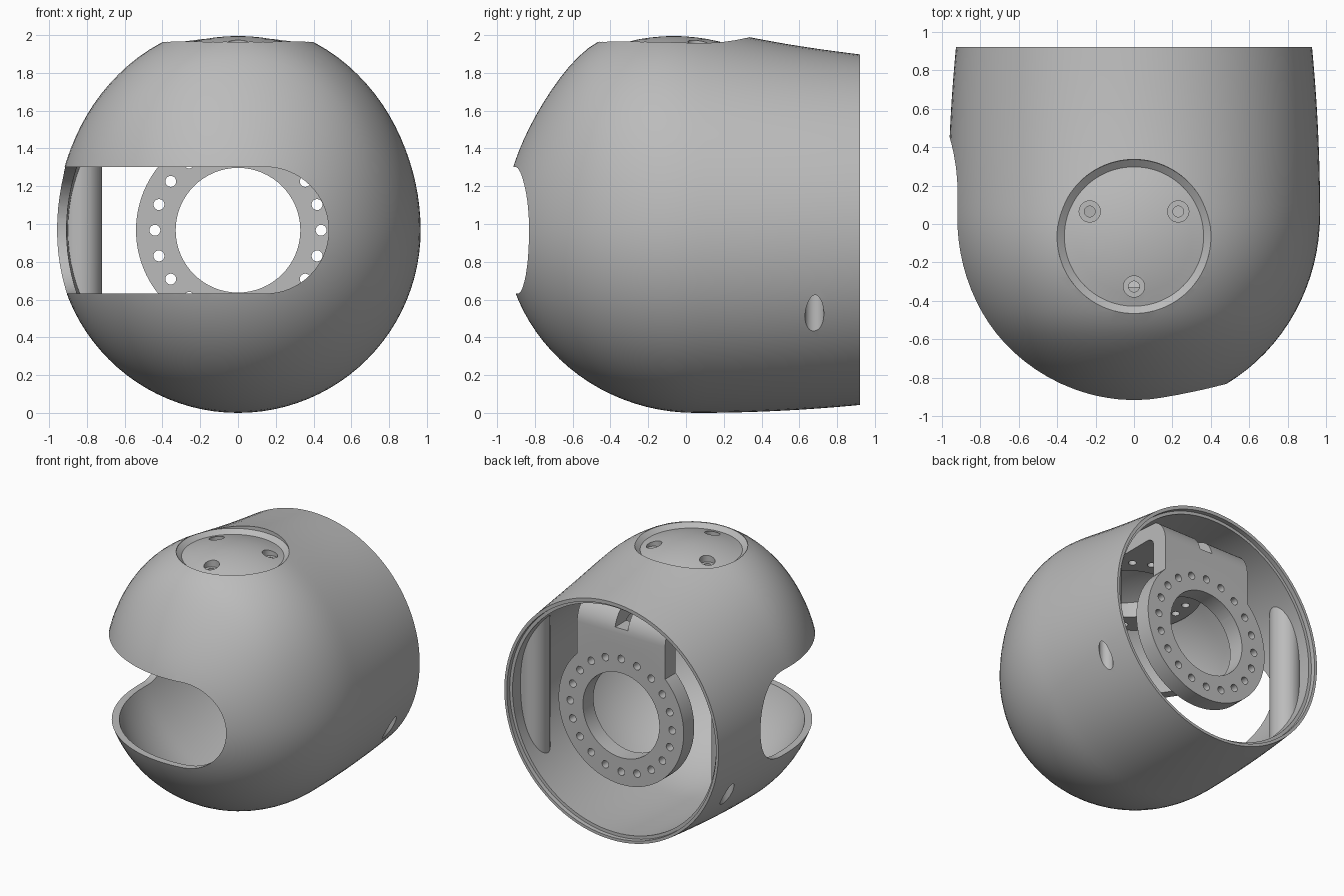
import bpy, bmesh, math
from mathutils import Vector, Matrix

cube = bpy.data.objects.get("Cube")
if cube:
    bpy.data.objects.remove(cube, do_unlink=True)

ZC = 0.967            # height of the shell axis
TOP_Y = -0.065        # centre of the top mount
SCENE = bpy.context.scene.collection

grey = bpy.data.materials.new("plain_grey")
grey.use_nodes = True
grey.diffuse_color = (0.5, 0.5, 0.5, 1)
grey.node_tree.nodes["Principled BSDF"].inputs["Base Color"].default_value = (0.5, 0.5, 0.5, 1)


def make(name, bm):
    bmesh.ops.recalc_face_normals(bm, faces=bm.faces)
    me = bpy.data.meshes.new(name)
    bm.to_mesh(me)
    bm.free()
    me.materials.append(grey)
    ob = bpy.data.objects.new(name, me)
    SCENE.objects.link(ob)
    return ob


def boolean(ob, cutter, op="DIFFERENCE"):
    mod = ob.modifiers.new("cut", "BOOLEAN")
    mod.operation, mod.object, mod.solver = op, cutter, "EXACT"
    bpy.context.view_layer.objects.active = ob
    bpy.ops.object.modifier_apply(modifier=mod.name)
    bpy.data.objects.remove(cutter, do_unlink=True)


def cylinders(name, items, segs=32):
    """Each item is start, end, radius; the items must not overlap."""
    bm = bmesh.new()
    for start, end, r in items:
        a, b = Vector(start), Vector(end)
        rot = (b - a).to_track_quat("Z", "Y").to_matrix().to_4x4()
        bmesh.ops.create_cone(bm, cap_ends=True, segments=segs, radius1=r, radius2=r,
                              depth=(b - a).length,
                              matrix=Matrix.Translation((a + b) / 2) @ rot)
    return make(name, bm)


def prism(name, pts, place, lo, hi):
    """Extrude a flat outline; place(u, v, w) gives the position."""
    bm = bmesh.new()
    a = [bm.verts.new(place(u, v, lo)) for u, v in pts]
    b = [bm.verts.new(place(u, v, hi)) for u, v in pts]
    bm.faces.new(a)
    bm.faces.new(b)
    for i in range(len(pts)):
        j = (i + 1) % len(pts)
        bm.faces.new((a[i], a[j], b[j], b[i]))
    return make(name, bm)


def lathe(name, rows, place, segs=96):
    """Closed revolved solid; rows are (position, radius), ends close to a point."""
    bm = bmesh.new()
    rings = [[bm.verts.new(place(p, r, 2 * math.pi * i / segs)) for i in range(segs)]
             for p, r in rows]
    for a, b in zip(rings, rings[1:]):
        for i in range(segs):
            j = (i + 1) % segs
            bm.faces.new((a[i], a[j], b[j], b[i]))
    for ring, (p, r) in ((rings[0], rows[0]), (rings[-1], rows[-1])):
        tip = bm.verts.new(place(p, 0, 0))
        for i in range(segs):
            bm.faces.new((ring[i], ring[(i + 1) % segs], tip))
    return make(name, bm)


# Shell profile: rounded front, slightly tapering barrel behind
def profile(wall, back):
    rows = []
    for i in range(1, 25):
        a = i / 24 * math.pi / 2
        rows.append((0.05 - (1.015 - wall) * math.cos(a), (0.967 - wall) * math.sin(a)))
    for i in range(1, 17):
        y = 0.05 + (back - 0.05) * i / 16
        rows.append((y, 0.967 - wall - 0.042 * ((y - 0.05) / 0.87) ** 2))
    return rows


def swelling(y):
    t = y + 0.47
    return 0.165 * math.exp(-(abs(t) / 0.356) ** 2 if t < 0 else -(t / 0.8) ** 2.2)


def outer_point(y, r, a):
    if r > 0:
        r += swelling(y) * max(0, math.cos(a)) ** 2.2 * min(1, r / 0.3)
    return (r * math.sin(a), y, ZC + r * math.cos(a))


def round_point(y, r, a):
    return (r * math.sin(a), y, ZC + r * math.cos(a))


shell = lathe("shell", profile(0, 0.92), outer_point)

# Hollow with a stepped rear rim, leaving two upright columns standing
hollow = lathe("hollow_cutter",
               profile(0.05, 0.885) + [(0.885, 0.903), (1.0, 0.903)], round_point)
boolean(hollow, cylinders("column_space", [((s * 0.83, 0.68, -0.1), (s * 0.83, 0.68, 2.1), 0.11)
                                           for s in (-1, 1)], 48))
boolean(shell, hollow)

# Screw bores rising into the columns
boolean(shell, cylinders("bore_cutter", [((s * 0.83, 0.68, 0.1), (s * 0.83, 0.68, 0.9), 0.05)
                                         for s in (-1, 1)]))

# Round-ended opening that wraps from the front to the right side
def slot_outline(end, r=0.335):
    pts = [(-1.4, ZC - r)]
    for i in range(33):
        a = -math.pi / 2 + math.pi * i / 32
        pts.append((end - r + r * math.cos(a), ZC + r * math.sin(a)))
    return pts + [(-1.4, ZC + r)]


boolean(shell, prism("front_slot_cutter", slot_outline(0.48),
                     lambda u, v, w: (u, w, v), -1.4, -0.05))
boolean(shell, prism("side_slot_cutter", slot_outline(0.45),
                     lambda u, v, w: (w, u, v), -1.4, -0.05))

# Round recess on top with a gently domed floor
recess = [(2.15, 0.405), (1.96, 0.4), (1.93, 0.362)]
recess += [(1.995 - 0.5 * r * r, r) for r in (0.355, 0.3, 0.24, 0.18, 0.12, 0.06, 0.02)]
boolean(shell, lathe("recess_cutter", recess,
                     lambda z, r, a: (r * math.cos(a), TOP_Y + r * math.sin(a), z)))

# Three counterbored screw holes in the recess
spots = [(-0.23, 0.065), (0.23, 0.065), (0, -0.325)]
boolean(shell, cylinders("counterbore_cutter", [((x, y, 1.92), (x, y, 2.1), 0.055) for x, y in spots]))
boolean(shell, cylinders("screw_cutter", [((x, y, 1.81), (x, y, 2.1), 0.028) for x, y in spots]))

# Inner bracket: bent strap joining an upright ring and a flat ring
BACK, TOP, THICK = 0.8, 1.8, 0.13


def bend(r):
    c = (BACK - 0.2, TOP - 0.2)
    return [(c[0] + r * math.cos(i * math.pi / 24), c[1] + r * math.sin(i * math.pi / 24))
            for i in range(13)]


strap = [(BACK, 1.2)] + bend(0.2) + [(0.1, TOP), (0.1, TOP - THICK)]
strap += bend(0.2 - THICK)[::-1] + [(BACK - THICK, 1.2)]
bracket = prism("ring_bracket", strap, lambda u, v, w: (w, u, v), -0.38, 0.38)
boolean(bracket, cylinders("upright_ring", [((0, BACK - THICK, ZC), (0, BACK, ZC), 0.54)], 96), "UNION")
boolean(bracket, cylinders("flat_ring", [((0, TOP_Y, TOP - THICK), (0, TOP_Y, TOP), 0.53)], 96), "UNION")

# Large ring openings
boolean(bracket, cylinders("upright_hole", [((0, 0.6, ZC), (0, 0.9, ZC), 0.33)], 64))
boolean(bracket, cylinders("flat_hole", [((0, TOP_Y, 1.6), (0, TOP_Y, 1.9), 0.33)], 64))

# Twenty small holes round each ring
circle = [(0.44 * math.cos(i * math.pi / 10), 0.44 * math.sin(i * math.pi / 10)) for i in range(20)]
boolean(bracket, cylinders("upright_bolt_holes",
                           [((u, 0.62, ZC + v), (u, 0.85, ZC + v), 0.029) for u, v in circle], 20))
boolean(bracket, cylinders("flat_bolt_holes",
                           [((u, TOP_Y + v, 1.62), (u, TOP_Y + v, 1.85), 0.029) for u, v in circle], 20))

# Cable notch in the bend
notch = [(-0.055, 1.64), (0.055, 1.64), (0.055, 1.9), (-0.055, 1.9)]
boolean(bracket, prism("notch_cutter", notch, lambda u, v, w: (u, w, v), 0.58, 0.9))

# Smooth curved faces, keep edges crisp
for ob in (shell, bracket):
    bpy.ops.object.select_all(action="DESELECT")
    ob.select_set(True)
    bpy.context.view_layer.objects.active = ob
    bpy.ops.object.shade_smooth_by_angle(angle=math.radians(30))
